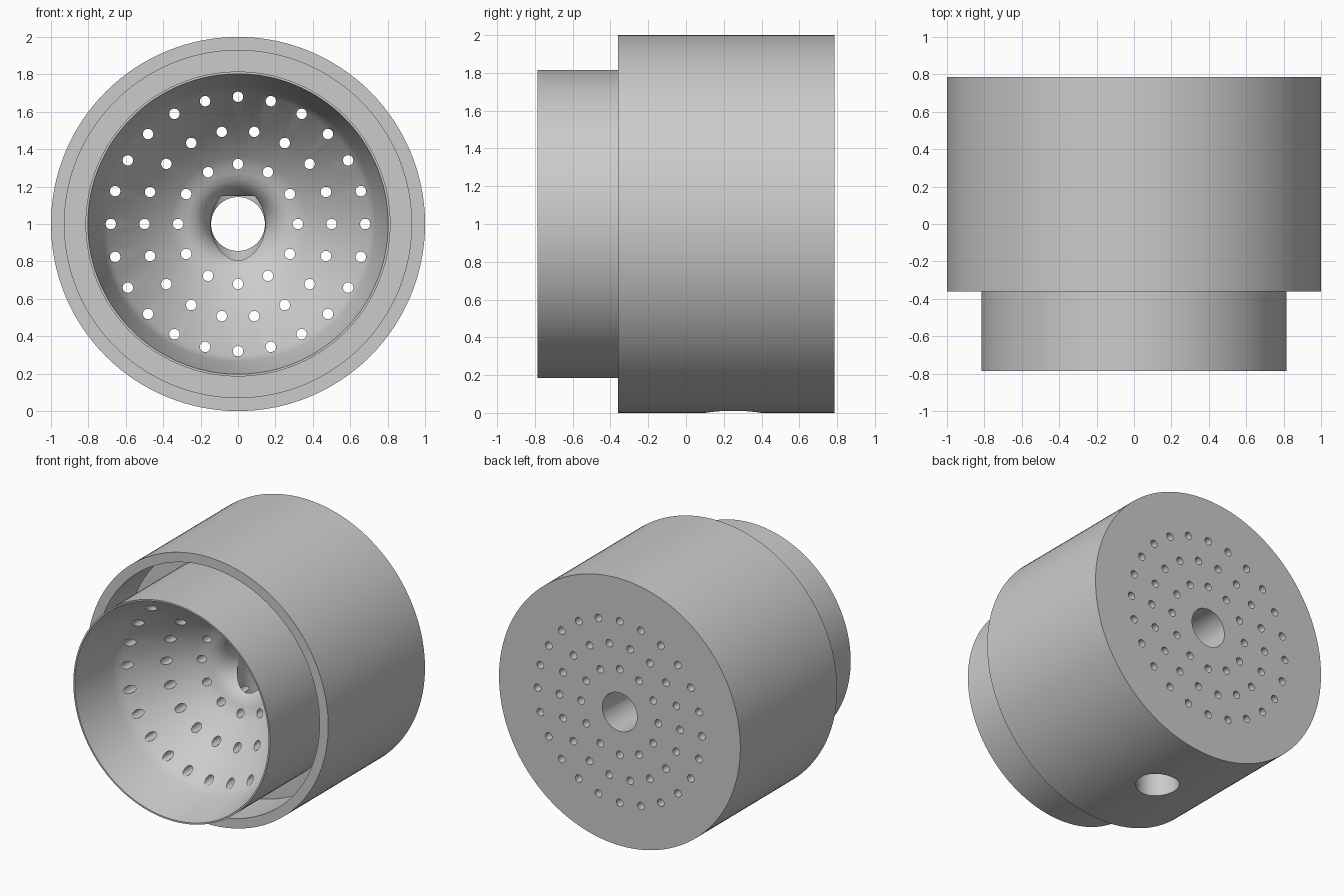
import bpy, bmesh, math
from mathutils import Matrix, Vector

if "Cube" in bpy.data.objects:
    bpy.data.objects.remove(bpy.data.objects["Cube"], do_unlink=True)

SEGMENTS = 128
CENTRE = Vector((0, 0, 1))

grey = bpy.data.materials.new("plain grey")
grey.use_nodes = True
colour = (0.6, 0.6, 0.6, 1)
grey.diffuse_color = colour
grey.node_tree.nodes["Principled BSDF"].inputs["Base Color"].default_value = colour


def make_object(name, bm):
    bmesh.ops.recalc_face_normals(bm, faces=bm.faces)
    mesh = bpy.data.meshes.new(name)
    bm.to_mesh(mesh)
    bm.free()
    mesh.materials.append(grey)
    obj = bpy.data.objects.new(name, mesh)
    bpy.context.collection.objects.link(obj)
    return obj


def lathe(name, profile):
    """Turn a closed (radius, y) outline around the horizontal axis."""
    bm = bmesh.new()
    verts = [bm.verts.new((r, y, CENTRE.z)) for r, y in profile]
    edges = [bm.edges.new((a, b)) for a, b in zip(verts, verts[1:] + verts[:1])]
    bmesh.ops.spin(bm, geom=verts + edges, cent=CENTRE, axis=(0, 1, 0),
                   angle=math.tau, steps=SEGMENTS, use_merge=True)
    bmesh.ops.remove_doubles(bm, verts=bm.verts, dist=0.0005)
    return make_object(name, bm)


def add_cylinder(bm, radius, depth, matrix, segments):
    bmesh.ops.create_cone(bm, cap_ends=True, segments=segments, radius1=radius,
                          radius2=radius, depth=depth, matrix=matrix)


def cut(target, cutter):
    mod = target.modifiers.new("cut", "BOOLEAN")
    mod.operation = "DIFFERENCE"
    mod.solver = "EXACT"
    mod.object = cutter
    bpy.context.view_layer.objects.active = target
    bpy.ops.object.modifier_apply(modifier=mod.name)
    bpy.data.objects.remove(cutter, do_unlink=True)


# Body: outer shell, annular groove, projecting collar, funnel and bore
funnel = [(0.803, -0.785), (0.735, -0.44), (0.722, -0.405), (0.70, -0.365),
          (0.50, -0.13), (0.36, 0.005), (0.31, 0.035), (0.27, 0.05),
          (0.235, 0.065), (0.205, 0.09), (0.18, 0.12), (0.16, 0.16),
          (0.148, 0.20), (0.144, 0.24)]
shell = [(0.144, 0.785), (1, 0.785), (1, -0.36), (0.928, -0.36),
         (0.928, 0.02), (0.815, 0.02), (0.815, -0.785)]
body = lathe("perforated_funnel_body", funnel + shell)

# Side port: blind vertical hole from the underside up into the bore
bm = bmesh.new()
bottom, top = -0.2, 1.149
add_cylinder(bm, 0.148, top - bottom,
             Matrix.Translation((0, 0.25, (top + bottom) / 2)), 64)
cut(body, make_object("port_cutter", bm))

# Small through holes in three rings: (radius, count)
bm = bmesh.new()
along_y = Matrix.Rotation(math.pi / 2, 4, "X")
for radius, count in ((0.32, 12), (0.50, 18), (0.68, 24)):
    for i in range(count):
        angle = math.tau * i / count
        spot = CENTRE + Vector((radius * math.cos(angle), 0.2, radius * math.sin(angle)))
        add_cylinder(bm, 0.028, 1.6, Matrix.Translation(spot) @ along_y, 20)
cut(body, make_object("hole_cutter", bm))

# Smooth curved faces, keep the rims sharp
bpy.ops.object.select_all(action="DESELECT")
body.select_set(True)
bpy.context.view_layer.objects.active = body
bpy.ops.object.shade_smooth_by_angle(angle=math.radians(30))
